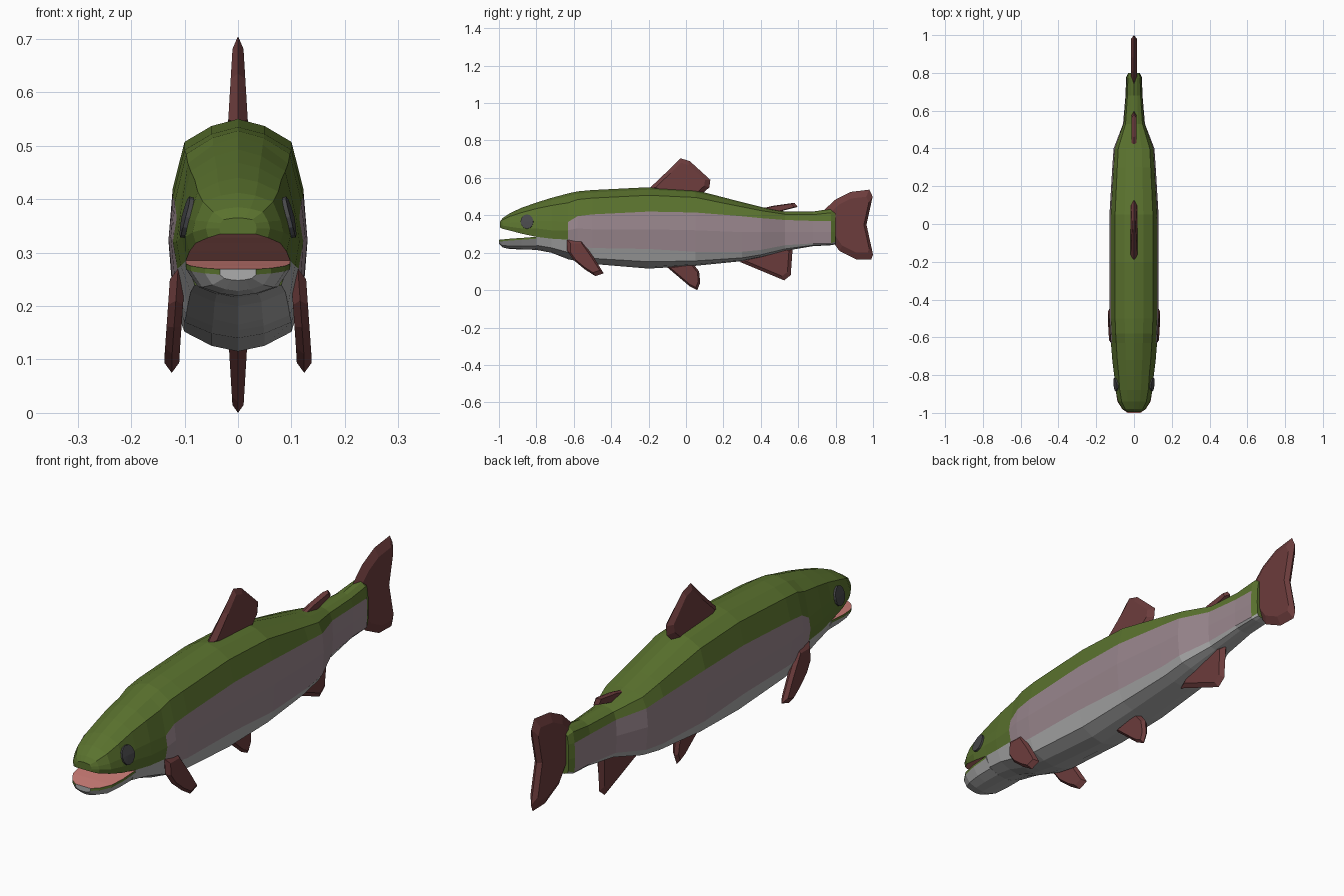
import bpy, bmesh, math
from mathutils import Vector
from mathutils.bvhtree import BVHTree

if "Cube" in bpy.data.objects:
    bpy.data.objects.remove(bpy.data.objects["Cube"])


def material(name, rgb):
    m = bpy.data.materials.new(name)
    m.diffuse_color = [((c / 255 + 0.055) / 1.055) ** 2.4 for c in rgb] + [1]
    m.use_nodes = True
    m.node_tree.nodes["Principled BSDF"].inputs["Base Color"].default_value = m.diffuse_color
    return m


GREEN = material("back_green", (90, 114, 46))
ROSE = material("flank_rose", (152, 133, 140))
GREY = material("belly_grey", (172, 172, 172))
FIN = material("fin_red_brown", (108, 60, 60))
EYE = material("eye_dark", (72, 72, 74))
MOUTH = material("mouth_pink", (206, 126, 120))


def finish(name, bm, mats):
    bmesh.ops.recalc_face_normals(bm, faces=bm.faces[:])
    me = bpy.data.meshes.new(name)
    bm.to_mesh(me)
    bm.free()
    for m in mats:
        me.materials.append(m)
    ob = bpy.data.objects.new(name, me)
    bpy.context.collection.objects.link(ob)
    return ob


def loft(name, rings, mats, rule, cap=0):
    """Skin (y, half-section) rings; each half-section starts and ends at x=0."""
    bm = bmesh.new()
    loops = []
    for y, half in rings:
        full = half + [(-x, z) for x, z in reversed(half[1:-1])]
        loops.append([bm.verts.new((x, y, z)) for x, z in full])
    n = len(loops[0])
    for i in range(len(loops) - 1):
        a, b = loops[i], loops[i + 1]
        for j in range(n):
            k = (j + 1) % n
            f = bm.faces.new((a[j], a[k], b[k], b[j]))
            f.material_index = rule(i, min(j, n - 1 - j))
    for loop in (loops[0], loops[-1]):
        bm.faces.new(loop).material_index = cap
    return finish(name, bm, mats)


def upper(w, top, band, mid, low):
    return [(0, top), (.38 * w, top - .1 * (top - band)),
            (.77 * w, top - .33 * (top - band)), (.94 * w, band),
            (w, mid), (.93 * w, low)]


def lower(w, low, bottom):
    d = low - bottom
    return [(.77 * w, bottom + .35 * d), (.38 * w, bottom + .1 * d), (0, bottom)]


# Trunk: y, half width, top, green edge, widest height, belly edge, bottom
TRUNK = [
    (-.80, .105, .468, .370, .330, .285, .215),
    (-.72, .115, .493, .370, .320, .275, .200),
    (-.63, .122, .517, .365, .320, .270, .165),
    (-.58, .126, .528, .395, .330, .235, .155),
    (-.50, .130, .535, .405, .325, .225, .140),
    (-.20, .130, .550, .420, .325, .220, .115),
    (.05, .130, .535, .415, .320, .205, .130),
    (.30, .115, .470, .395, .310, .205, .155),
    (.40, .108, .445, .385, .310, .215, .175),
    (.53, .058, .420, .375, .310, .240, .210),
    (.68, .045, .420, .370, .310, .250, .235),
    (.775, .042, .435, .370, .310, .250, .240),
    (.80, .030, .420, .370, .310, .260, .245),
]


def trunk_rule(i, strip):
    if strip >= 5:
        return 2
    return 1 if strip >= 3 and 2 <= i < len(TRUNK) - 2 else 0


loft("trunk", [(y, upper(w, t, g, m, l) + lower(w, l, b))
               for y, w, t, g, m, l, b in TRUNK], [GREEN, ROSE, GREY], trunk_rule)

# Upper head with the mouth roof underneath
HEAD = [
    (-.80, .105, .468, .370, .330, .285),
    (-.88, .098, .440, .362, .330, .302),
    (-.94, .085, .412, .360, .338, .318),
    (-.98, .060, .385, .358, .345, .328),
    (-.995, .035, .365, .355, .345, .335),
]
head = loft("head", [(r[0], upper(*r[1:]) + [(0, r[5])]) for r in HEAD],
            [GREEN, MOUTH], lambda i, s: 1 if s == 5 else 0)

# Lower jaw with pink floor and green lip: y, half width, top, bottom
JAW = [
    (-.80, .098, .285, .215),
    (-.88, .097, .279, .218),
    (-.94, .088, .275, .219),
    (-.98, .062, .271, .228),
    (-1.0, .034, .269, .248),
]
loft("lower_jaw", [(y, [(0, t), (w, t), (w, t - .01)] + lower(w, t - .01, b))
                   for y, w, t, b in JAW],
     [MOUTH, GREEN, GREY], lambda i, s: min(s, 2), cap=2)

# Eyes: thin discs laid onto the sides of the head
tree = BVHTree.FromPolygons([v.co for v in head.data.vertices],
                            [p.vertices[:] for p in head.data.polygons])
for side, label in ((1, "right"), (-1, "left")):
    bm = bmesh.new()

    def stick(y, z):
        hit = tree.ray_cast(Vector((side, y, z)), Vector((-side, 0, 0)))[0]
        return bm.verts.new((hit.x + side * .004, y, z))

    centre = stick(-.85, .366)
    rings = [[stick(-.85 + .034 * s * math.cos(a * math.pi / 6),
                    .366 + .038 * s * math.sin(a * math.pi / 6))
              for a in range(12)] for s in (.5, 1)]
    for a in range(12):
        b = (a + 1) % 12
        bm.faces.new((centre, rings[0][a], rings[0][b]))
        bm.faces.new((rings[0][a], rings[1][a], rings[1][b], rings[0][b]))
    eye = finish(label + "_eye", bm, [EYE])
    mod = eye.modifiers.new("thickness", "SOLIDIFY")
    mod.thickness, mod.offset = .008, 0


def fin(name, outline, thick, taper=0, place=lambda z: 0):
    """Blade with flat sides and a bevelled edge; taper thins it by height."""
    bm = bmesh.new()
    n = len(outline)
    cy = sum(p[0] for p in outline) / n
    cz = sum(p[1] for p in outline) / n
    edge = [bm.verts.new((place(z), y, z)) for y, z in outline]
    for s in (1, -1):
        inner = []
        for y, z in outline:
            iy, iz = cy + .8 * (y - cy), cz + .8 * (z - cz)
            inner.append(bm.verts.new((place(iz) + s * (thick + taper * (iz - cz)), iy, iz)))
        bm.faces.new(inner)
        for i in range(n):
            j = (i + 1) % n
            bm.faces.new((edge[i], edge[j], inner[j], inner[i]))
    return finish(name, bm, [FIN])


# Fins along the centre line
fin("dorsal_fin", [(-.20, .54), (-.10, .635), (-.03, .705), (.02, .69), (.13, .59),
                   (.125, .55), (.06, .49), (-.1, .49)], .016, -.06)
fin("adipose_fin", [(.38, .43), (.46, .45), (.58, .467), (.597, .445),
                    (.52, .425), (.46, .41)], .012)
fin("anal_fin", [(.29, .15), (.38, .23), (.50, .25), (.57, .22),
                 (.56, .08), (.525, .052)], .015, .04)
fin("pelvic_fin", [(-.11, .13), (.02, .02), (.06, 0), (.076, .04),
                   (.07, .10), (.03, .15)], .014, .06)
fin("tail_fin", [(.74, .43), (.80, .485), (.88, .525), (.98, .537), (.998, .5),
                 (.965, .35), (1.0, .19), (.99, .163), (.91, .165), (.82, .21),
                 (.77, .28)], .017)

# Pectoral fins hang from the flanks
for side, label in ((1, "right"), (-1, "left")):
    fin(label + "_pectoral_fin",
        [(-.635, .27), (-.56, .27), (-.49, .17), (-.44, .09), (-.485, .075),
         (-.54, .11), (-.60, .16), (-.635, .21)], .014,
        place=lambda z, s=side: s * (.124 - .07 * max(0, z - .1)))
